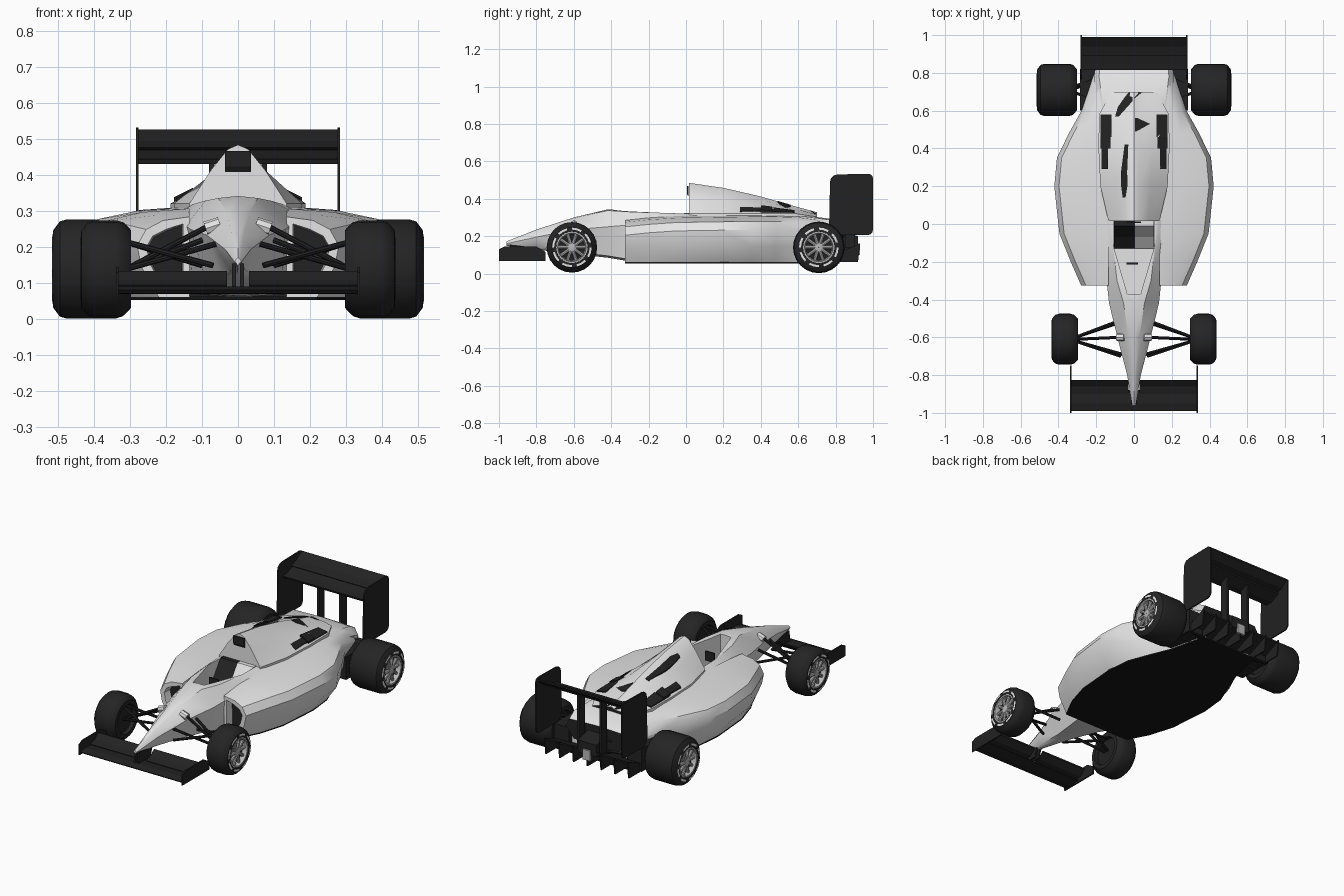
import bpy, bmesh, math
from mathutils import Vector

if "Cube" in bpy.data.objects:
    bpy.data.objects.remove(bpy.data.objects["Cube"])


def material(name, v):
    m = bpy.data.materials.new(name)
    m.diffuse_color = (v, v, v, 1)
    m.use_nodes = True
    m.node_tree.nodes["Principled BSDF"].inputs["Base Color"].default_value = m.diffuse_color
    return m


BODY = material("body_white", 0.78)
DARK = material("carbon_black", 0.016)
TYRE = material("tyre_black", 0.018)
RIM = material("rim_grey", 0.48)
FLOOR = material("floor_black", 0.008)


def finish(bm, name, mats, smooth=None):
    bmesh.ops.recalc_face_normals(bm, faces=bm.faces)
    me = bpy.data.meshes.new(name)
    bm.to_mesh(me)
    bm.free()
    ob = bpy.data.objects.new(name, me)
    bpy.context.collection.objects.link(ob)
    for m in mats:
        me.materials.append(m)
    if smooth:
        bpy.ops.object.select_all(action='DESELECT')
        ob.select_set(True)
        bpy.context.view_layer.objects.active = ob
        bpy.ops.object.shade_smooth_by_angle(angle=math.radians(smooth))
    return ob


def loft(name, sections, mats, mirror=False, inlet=0, smooth=35, dark_tail=False):
    """Skin closed (x, z) rings placed along y; half rings can be mirrored."""
    bm = bmesh.new()
    rings = []
    for y, pts in sections:
        if mirror:
            pts = pts + [(-x, z) for x, z in reversed(pts) if abs(x) > 1e-6]
        rings.append([bm.verts.new((x, y, z)) for x, z in pts])
    n = len(rings[0])
    for a, b in zip(rings, rings[1:]):
        for i in range(n):
            bm.faces.new((a[i], a[(i + 1) % n], b[(i + 1) % n], b[i]))
    front, rear = bm.faces.new(rings[0]), bm.faces.new(rings[-1])
    if dark_tail:
        rear.material_index = 1
    if inlet:
        bmesh.ops.recalc_face_normals(bm, faces=bm.faces)
        bmesh.ops.inset_individual(bm, faces=[front], thickness=inlet, depth=0)
        bmesh.ops.inset_individual(bm, faces=[front], thickness=0.004, depth=-0.05)
        front.material_index = 1
    return finish(bm, name, mats, smooth)


def prism(name, pts, lo, hi, mat, axis='x'):
    """Extrude a profile: (y, z) along x, or (x, y) along z."""
    bm = bmesh.new()
    put = (lambda p, t: (t, p[0], p[1])) if axis == 'x' else (lambda p, t: (p[0], p[1], t))
    a = [bm.verts.new(put(p, lo)) for p in pts]
    b = [bm.verts.new(put(p, hi)) for p in pts]
    n = len(pts)
    for i in range(n):
        bm.faces.new((a[i], a[(i + 1) % n], b[(i + 1) % n], b[i]))
    bm.faces.new(a)
    bm.faces.new(b)
    return finish(bm, name, [mat])


def box(name, x0, x1, y0, y1, z0, z1, mat):
    return prism(name, [(y0, z0), (y1, z0), (y1, z1), (y0, z1)], x0, x1, mat)


def rod(name, p, q, r, mat):
    p, q = Vector(p), Vector(q)
    bm = bmesh.new()
    bmesh.ops.create_cone(bm, cap_ends=True, segments=8, radius1=r, radius2=r, depth=(q - p).length)
    bm.transform((q - p).to_track_quat('Z', 'Y').to_matrix().to_4x4())
    bmesh.ops.translate(bm, verts=bm.verts, vec=(p + q) / 2)
    return finish(bm, name, [mat], 40)


def lathe(name, profile, cy, cz, mat, segs=24, closed=True, skip=None):
    """Spin an (x, radius) profile round the wheel axle."""
    bm = bmesh.new()
    rings = [[bm.verts.new((x, cy + r * math.cos(2 * math.pi * i / segs),
                            cz + r * math.sin(2 * math.pi * i / segs))) for x, r in profile]
             for i in range(segs)]
    n = len(profile)
    for i in range(segs):
        if skip and i % skip == 0:
            continue
        a, b = rings[i], rings[(i + 1) % segs]
        for j in range(n if closed else n - 1):
            k = (j + 1) % n
            bm.faces.new((a[j], a[k], b[k], b[j]))
    return finish(bm, name, [mat], 35)


# Central hull: y, half width, waist z, top half width, top z, bottom half width, bottom z
hull_rows = [(-0.96, .010, .160, .006, .172, .006, .148), (-0.80, .036, .195, .016, .235, .020, .128),
             (-0.60, .088, .235, .030, .300, .045, .105), (-0.42, .132, .250, .055, .343, .085, .085),
             (-0.30, .145, .260, .090, .336, .120, .065), (0.00, .170, .290, .125, .326, .150, .062),
             (0.30, .190, .290, .140, .322, .170, .062), (0.60, .205, .270, .160, .315, .170, .065),
             (0.78, .212, .240, .185, .292, .160, .110), (0.83, .205, .215, .180, .265, .150, .14)]
loft_hull = [(y, [(0, zt), (wt, zt - .006), (w, zw), (wb, zb + .01), (0, zb)])
             for y, w, zw, wt, zt, wb, zb in hull_rows]
hull = loft("hull", loft_hull, [BODY, DARK], True, dark_tail=True)

# Cockpit opening cut into the hull
cut = prism("cockpit_cutter", [(-.035, -.37), (.035, -.37), (.108, -.12), (.108, .03), (-.108, .03), (-.108, -.12)],
            .18, .5, BODY, 'z')
mod = hull.modifiers.new("cockpit", 'BOOLEAN')
mod.operation, mod.solver, mod.object = 'DIFFERENCE', 'EXACT', cut
bpy.ops.object.select_all(action='DESELECT')
bpy.context.view_layer.objects.active = hull
hull.select_set(True)
bpy.ops.object.modifier_apply(modifier="cockpit")
bpy.data.objects.remove(cut)

# Seat, padded in two tones, and steering wheel
seat = [(-.13, .19), (.02, .19), (.02, .325), (-.01, .325), (-.07, .24)]
prism("seat", seat, -.107, .005, DARK)
prism("seat_pad", seat, .005, .107, BODY)
box("steering_wheel", -.04, .02, -.215, -.205, .25, .305, DARK)

# Engine cover: y, ridge z, ridge half width, waist x and z, base half width
cover_rows = [(.015, .485, .028, .075, .415, .135), (.20, .458, .028, .088, .392, .178),
              (.40, .412, .028, .098, .367, .188), (.58, .360, .030, .095, .337, .185),
              (.70, .328, .030, .070, .315, .120)]
loft("engine_cover", [(y, [(0, z), (w, z - .012), (mx, mz), (bw, min(.322, mz - .012)), (bw, .25), (0, .25)])
                      for y, z, w, mx, mz, bw in cover_rows], [BODY, DARK], True, dark_tail=True)
prism("airbox_inlet", [(.006, .468), (.014, .468), (.014, .410), (.006, .425)], -.036, .036, DARK)


def cover_z(x, y):
    """Height of the engine cover skin."""
    for a, b in zip(cover_rows, cover_rows[1:]):
        if y <= b[0]:
            break
    t = (y - a[0]) / (b[0] - a[0])
    z, w, mx, mz, bw = [p + (q - p) * t for p, q in zip(a[1:], b[1:])]
    pts = [(0, z), (w, z - .012), (mx, mz), (bw, min(.322, mz - .012))]
    for (xa, za), (xb, zb) in zip(pts, pts[1:]):
        if abs(x) <= xb:
            return za + (zb - za) * (abs(x) - xa) / (xb - xa)
    return pts[-1][1]


def cover_plate(name, rows, lift):
    """Dark plate lying on the engine cover: rows of y, x0, x1."""
    loft(name, [(y, [(p, cover_z(p, y) + lift), (q, cover_z(q, y) + lift),
                     (q, cover_z(q, y) - .004), (p, cover_z(p, y) - .004)]) for y, p, q in rows], [DARK], smooth=None)


cover_plate("cover_slot", [(.14, -.060, -.045), (.20, -.068, -.035), (.28, -.068, -.036), (.42, -.050, -.030)], .004)
cover_plate("cover_vent", [(.49, .004, .012), (.53, .004, .085), (.56, .004, .02)], .004)
cover_plate("cover_tail_slot", [(.57, -.10, -.08), (.62, -.085, -.035), (.67, -.05, .01), (.695, -.03, .04)], .004)

# Sidepods: y, outer x, top z, floor x
pod_rows = [(-.325, .28, .275, .22), (-.20, .335, .288, .285), (-.05, .395, .298, .33), (.20, .422, .302, .35),
            (.35, .408, .304, .335), (.48, .345, .304, .285), (.60, .278, .300, .235), (.79, .213, .275, .19)]
for s, side in ((1, "right"), (-1, "left")):
    loft("sidepod_" + side,
         [(y, [(s * x, z) for x, z in ((.135, zt + .01), (.135 + (xo - .135) * .5, zt),
                                      (xo - .025, zt - .025), (xo, zt - .07), (xo - .012, .145),
                                      (xb, .062), (.135, .062))]) for y, xo, zt, xb in pod_rows],
         [BODY, DARK], inlet=.026)
    # Stepped louvres on the rear deck
    for y0, y1, xa, xb, lift in ((.29, .40, .138, .172, .006), (.40, .46, .125, .178, .012), (.46, .58, .118, .178, .006)):
        p, q = sorted((s * xa, s * xb))
        cover_plate("deck_louvre_" + side, [(y0, p, q), (y1, p, q)], lift)
    # Dark fairing ahead of the rear wheel
    box("rear_fairing_" + side, s * .19, s * .285, .60, .82, .065, .20, DARK)

# Flat floor following the sidepods
edge = [(xb, y) for y, _, _, xb in pod_rows] + [(.27, .82)]
prism("floor", edge + [(-x, y) for x, y in reversed(edge)], .054, .063, FLOOR, 'z')

# Gearbox, crash box and diffuser with fins
prism("gearbox", [(.78, .10), (.92, .13), (.92, .20), (.78, .24)], -.06, .06, DARK)
box("crash_box", -.025, .025, .915, .93, .10, .16, RIM)
prism("diffuser", [(.72, .06), (.92, .145), (.92, .155), (.72, .075)], -.27, .27, DARK)
for i in range(7):
    x = -.27 + .09 * i
    prism("diffuser_fin", [(.74, .062), (.92, .062), (.93, .16), (.74, .08)], x - .004, x + .004, DARK)

# Rear wing
R = []
for cy, cz, a0, r in ((.805, .245, 180, .04), (.97, .235, 270, .03), (.975, .508, 0, .025), (.81, .49, 90, .04)):
    R += [(cy + r * math.cos(math.radians(a0 + t)), cz + r * math.sin(math.radians(a0 + t))) for t in (0, 30, 60, 90)]
for s in (1, -1):
    prism("rear_wing_endplate", R, s * .276, s * .284, DARK)
    box("rear_wing_pillar", s * .065, s * .08, .85, .90, .14, .45, DARK)
prism("rear_wing_main", [(.815, .445), (.85, .452), (.92, .472), (.92, .462), (.86, .435), (.82, .432)], -.28, .28, DARK)
prism("rear_wing_flap", [(.89, .478), (.94, .495), (.99, .528), (.99, .518), (.95, .485), (.90, .470)], -.28, .28, DARK)

# Front wing
prism("front_wing_main", [(-.99, .082), (-.95, .092), (-.89, .090), (-.88, .082), (-.94, .070), (-.98, .072)],
      -.335, .335, DARK)
for s in (1, -1):
    prism("front_wing_flap", [(-.90, .095), (-.86, .108), (-.825, .135), (-.825, .126), (-.86, .097), (-.895, .088)],
          s * .03, s * .335, DARK)
    prism("front_wing_endplate", [(-1, .068), (-.75, .068), (-.75, .115), (-.80, .145), (-.97, .145), (-1, .13)],
          s * .332, s * .339, DARK)
    prism("nose_pylon", [(-.95, .085), (-.84, .085), (-.82, .14), (-.94, .155)], s * .006, s * .016, DARK)

# Wheels: axle y, inner x, outer x, tyre radius
for axle, yc, x0, x1, r in (("front", -.61, .297, .437, .135), ("rear", .71, .302, .515, .138)):
    zc = .14
    for s in (1, -1):
        a, b = s * x0, s * x1
        e = s * .02
        lathe(axle + "_tyre", [(a, .085), (a, .108), (a + e, r - .006), (a + 2 * e, r), (b - 2 * e, r),
                               (b - e, r - .006), (b - e * .1, .108), (b, .085), (b - e, .080), (a + e, .080)],
              yc, zc, TYRE)
        lathe(axle + "_sidewall_marking", [(b + s * .001, .095), (b + s * .0005, .106)], yc, zc, BODY,
              closed=False, skip=3)
        lathe(axle + "_rim_lip", [(b - s * .03, .070), (b - s * .002, .076), (b - s * .002, .085), (b - s * .03, .084)],
              yc, zc, RIM)
        lathe(axle + "_wheel_disc", [(b - s * .032, .001), (b - s * .032, .082), (b - s * .045, .082),
                                     (b - s * .045, .001)], yc, zc, DARK)
        lathe(axle + "_hub", [(b - s * .008, .001), (b - s * .010, .022), (b - s * .034, .030), (b - s * .034, .001)],
              yc, zc, RIM, 12)
        lathe(axle + "_inner_disc", [(a + e, .001), (a + e, .082), (a + e * 1.4, .082), (a + e * 1.4, .001)],
              yc, zc, DARK)
        for k in range(10):
            c, d = math.cos(k * math.pi / 5), math.sin(k * math.pi / 5)
            rod(axle + "_spoke", (b - s * .018, yc + .018 * c, zc + .018 * d),
                (b - s * .022, yc + .078 * c, zc + .078 * d), .0095, RIM)

# Suspension arms: hull end, wheel end
arms = [((.07, -.70, .15), (.31, -.62, .215)), ((.10, -.52, .15), (.31, -.60, .215)),
        ((.06, -.69, .21), (.31, -.62, .14)), ((.10, -.53, .22), (.31, -.60, .14)),
        ((.08, -.60, .26), (.30, -.61, .145)),
        ((.15, .64, .20), (.33, .70, .19)), ((.06, .84, .20), (.33, .72, .19)), ((.06, .82, .13), (.33, .71, .11))]
for s in (1, -1):
    for p, q in arms:
        rod("suspension_arm", (s * p[0], p[1], p[2]), (s * q[0], q[1], q[2]), .008, DARK)
    rod("rocker_fairing", (s * .05, -.60, .265), (s * .09, -.60, .252), .02, BODY)
